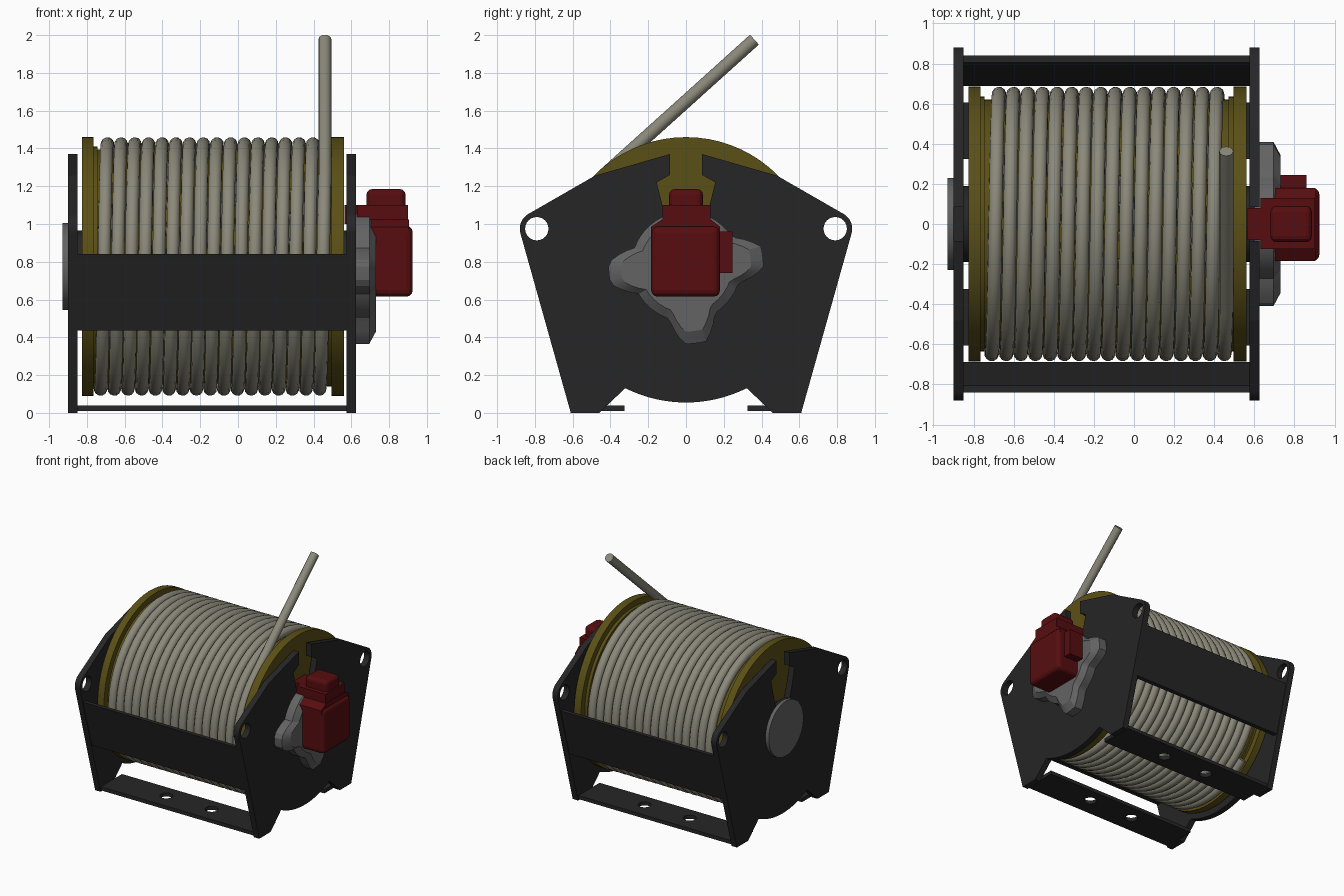
import bpy, bmesh, math
from mathutils import Matrix, Vector

if "Cube" in bpy.data.objects:
    bpy.data.objects.remove(bpy.data.objects["Cube"])

CZ = 0.775            # height of drum axis
XL, XR = -0.90, 0.625  # outer faces of the side plates
T = 0.05              # plate thickness


def material(name, rgb):
    m = bpy.data.materials.new(name)
    m.diffuse_color = (*rgb, 1)
    m.use_nodes = True
    m.node_tree.nodes["Principled BSDF"].inputs["Base Color"].default_value = m.diffuse_color
    return m


BLACK = material("black steel", (0.019, 0.019, 0.020))
GOLD = material("dark gold", (0.105, 0.080, 0.008))
ROPE = material("rope grey", (0.26, 0.25, 0.195))
GREY = material("cast grey", (0.125, 0.125, 0.125))
RED = material("motor red", (0.095, 0.004, 0.005))

# local x, y, z -> world y, z, x (for profiles extruded along x)
ALONG_X = Matrix(((0, 0, 1, 0), (1, 0, 0, 0), (0, 1, 0, 0), (0, 0, 0, 1)))


def add(name, mesh, mat, smooth=None):
    ob = bpy.data.objects.new(name, mesh)
    bpy.context.collection.objects.link(ob)
    mesh.materials.clear()
    mesh.materials.append(mat)
    if smooth:
        bpy.ops.object.select_all(action='DESELECT')
        ob.select_set(True)
        bpy.context.view_layer.objects.active = ob
        bpy.ops.object.shade_smooth_by_angle(angle=math.radians(smooth))
    return ob


def curve_mesh(cu):
    tmp = bpy.data.objects.new("tmp", cu)
    bpy.context.collection.objects.link(tmp)
    dg = bpy.context.evaluated_depsgraph_get()
    me = bpy.data.meshes.new_from_object(tmp.evaluated_get(dg))
    bpy.data.objects.remove(tmp)
    bpy.data.curves.remove(cu)
    return me


def spline(cu, pts, cyclic=True):
    s = cu.splines.new('POLY')
    s.points.add(len(pts) - 1)
    for p, q in zip(s.points, pts):
        p.co = (*q, 0, 1) if len(q) == 2 else (*q, 1)
    s.use_cyclic_u = cyclic


def slab(name, loops, lo, hi, mat, along_x=True):
    """Flat outline with holes, extruded from lo to hi."""
    cu = bpy.data.curves.new(name, 'CURVE')
    cu.dimensions = '2D'
    cu.fill_mode = 'BOTH'
    cu.extrude = (hi - lo) / 2
    for l in loops:
        spline(cu, l)
    me = curve_mesh(cu)
    me.transform(Matrix.Translation((0, 0, (lo + hi) / 2)))
    if along_x:
        me.transform(ALONG_X)
    for p in me.polygons:
        p.use_smooth = False
    return add(name, me, mat)


def arc(cx, cy, r, a0=0, a1=360, n=24):
    full = a1 - a0 == 360
    return [(cx + r * math.cos(math.radians(a0 + (a1 - a0) * i / n)),
             cy + r * math.sin(math.radians(a0 + (a1 - a0) * i / n)))
            for i in range(n if full else n + 1)]


def cylinder(name, x0, x1, r, mat, n=72):
    bm = bmesh.new()
    bmesh.ops.create_cone(bm, cap_ends=True, segments=n, radius1=r, radius2=r, depth=x1 - x0)
    bm.transform(Matrix.Translation(((x0 + x1) / 2, 0, CZ)) @ ALONG_X)
    me = bpy.data.meshes.new(name)
    bm.to_mesh(me)
    bm.free()
    return add(name, me, mat, 35)


def box(name, x, y, z, mat, bevel=0.0):
    bm = bmesh.new()
    bmesh.ops.create_cube(bm, size=1)
    c = Vector(((x[0] + x[1]) / 2, (y[0] + y[1]) / 2, (z[0] + z[1]) / 2))
    bm.transform(Matrix.Translation(c) @ Matrix.Diagonal((x[1] - x[0], y[1] - y[0], z[1] - z[0], 1)))
    me = bpy.data.meshes.new(name)
    bm.to_mesh(me)
    bm.free()
    ob = add(name, me, mat)
    if bevel:
        b = ob.modifiers.new("bevel", 'BEVEL')
        b.width, b.segments = bevel, 3
    return ob


# side plates: half outline from bottom centre to top notch, then mirrored
half = arc(0, CZ, 0.72, 270, 296.5, 8) + [(0.46, 0), (0.61, 0)]
half += arc(0.79, 0.975, 0.09, -15, 58, 8)
half += [(0.48, 1.257), (0.085, 1.37), (0.085, 1.26), (0.155, 1.22), (0.12, 1.08), (0.09, 0.98)]
outline = half + [(-y, z) for y, z in reversed(half[1:])]
holes = [arc(s * 0.79, 0.975, 0.062) for s in (1, -1)]
slab("left_side_plate", [outline] + holes, XL, XL + T, BLACK)
slab("right_side_plate", [outline] + holes, XR - T, XR, BLACK)

# slanted cross bars and drilled foot strips
for s, side in ((-1, "front"), (1, "back")):
    bar = [(s * 0.84, 0.84), (s * 0.725, 0.435), (s * 0.688, 0.435), (s * 0.806, 0.84)]
    slab(side + "_cross_bar", [bar], XL + T, XR - T, BLACK)
    strip = [(XL + T, s * 0.325), (XR - T, s * 0.325), (XR - T, s * 0.605), (XL + T, s * 0.605)]
    bolt = [arc(x, s * 0.45, 0.05) for x in (-0.35, 0.07)]
    slab(side + "_foot_strip", [strip] + bolt, 0.01, 0.04, BLACK, False)

# drum, stepped flanges and bearings
cylinder("drum_core", -0.76, 0.50, 0.62, GOLD)
cylinder("left_flange", -0.825, -0.765, 0.685, GOLD)
cylinder("left_flange_step", -0.765, -0.745, 0.635, GOLD)
cylinder("right_flange", 0.495, 0.56, 0.685, GOLD)
cylinder("right_flange_step", 0.47, 0.495, 0.635, GOLD)
cylinder("left_bearing", XL + T, -0.825, 0.19, BLACK)
cylinder("right_bearing", 0.56, XR - T, 0.19, BLACK)
cylinder("left_end_cap", -0.93, XL, 0.23, GREY)

# rope: straight free end, tangent to a helix wound towards the left
a0, R, pitch, turns, n = math.radians(42), 0.65, 0.0725, 16.5, 48
path = []
for i in range(int(turns * n) + 1):
    a = a0 + math.tau * i / n
    path.append((0.46 - pitch * i / n, -R * math.sin(a), CZ + R * math.cos(a)))
tip = Vector(path[0]) + 1.073 * Vector((0, math.cos(a0), math.sin(a0)))
cu = bpy.data.curves.new("rope", 'CURVE')
cu.dimensions = '3D'
cu.bevel_depth, cu.bevel_resolution, cu.use_fill_caps = 0.035, 4, True
spline(cu, [tuple(tip)] + path, False)
add("rope", curve_mesh(cu), ROPE, 50)

# gearbox: round casting with three tapered lobes
ring = []
for k in range(72):
    a = k * 5
    r = 0.29
    for lobe in (7, 185, 277):
        d = abs((a - lobe + 180) % 360 - 180)
        if d < 25:
            r = max(r, 0.41 if d < 8 else 0.41 - 0.12 * (d - 8) / 17)
    ring.append((r, math.radians(a)))
bm = bmesh.new()
rings = []
for x, f in ((0.60, 1), (0.695, 1), (0.73, 0.84)):
    rings.append([bm.verts.new((x, r * f * math.cos(a), CZ + r * f * math.sin(a))) for r, a in ring])
for lo, hi in zip(rings, rings[1:]):
    for i in range(72):
        j = (i + 1) % 72
        bm.faces.new((lo[i], lo[j], hi[j], hi[i]))
bm.faces.new(rings[-1])
bm.faces.new(rings[0][::-1])
bmesh.ops.recalc_face_normals(bm, faces=bm.faces)
me = bpy.data.meshes.new("gearbox")
bm.to_mesh(me)
bm.free()
add("gearbox", me, GREY, 25)

# motor: body with shoulders, neck, cap and side terminal box
box("motor_body", (0.66, 0.925), (-0.185, 0.18), (0.615, 0.99), RED, 0.035)
slab("motor_shoulder", [[(-0.185, 0.95), (0.18, 0.95), (0.18, 0.985), (0.13, 1.025), (-0.125, 1.025),
                         (-0.185, 0.985)]], 0.64, 0.905, RED)
box("motor_neck", (0.63, 0.90), (-0.125, 0.13), (1.0, 1.10), RED)
box("motor_neck_shaft", (0.565, 0.64), (-0.08, 0.08), (1.0, 1.10), RED)
box("motor_cap", (0.68, 0.887), (-0.09, 0.09), (1.06, 1.185), RED, 0.03)
box("motor_terminal_box", (0.73, 0.86), (0.17, 0.245), (0.74, 0.96), RED)
